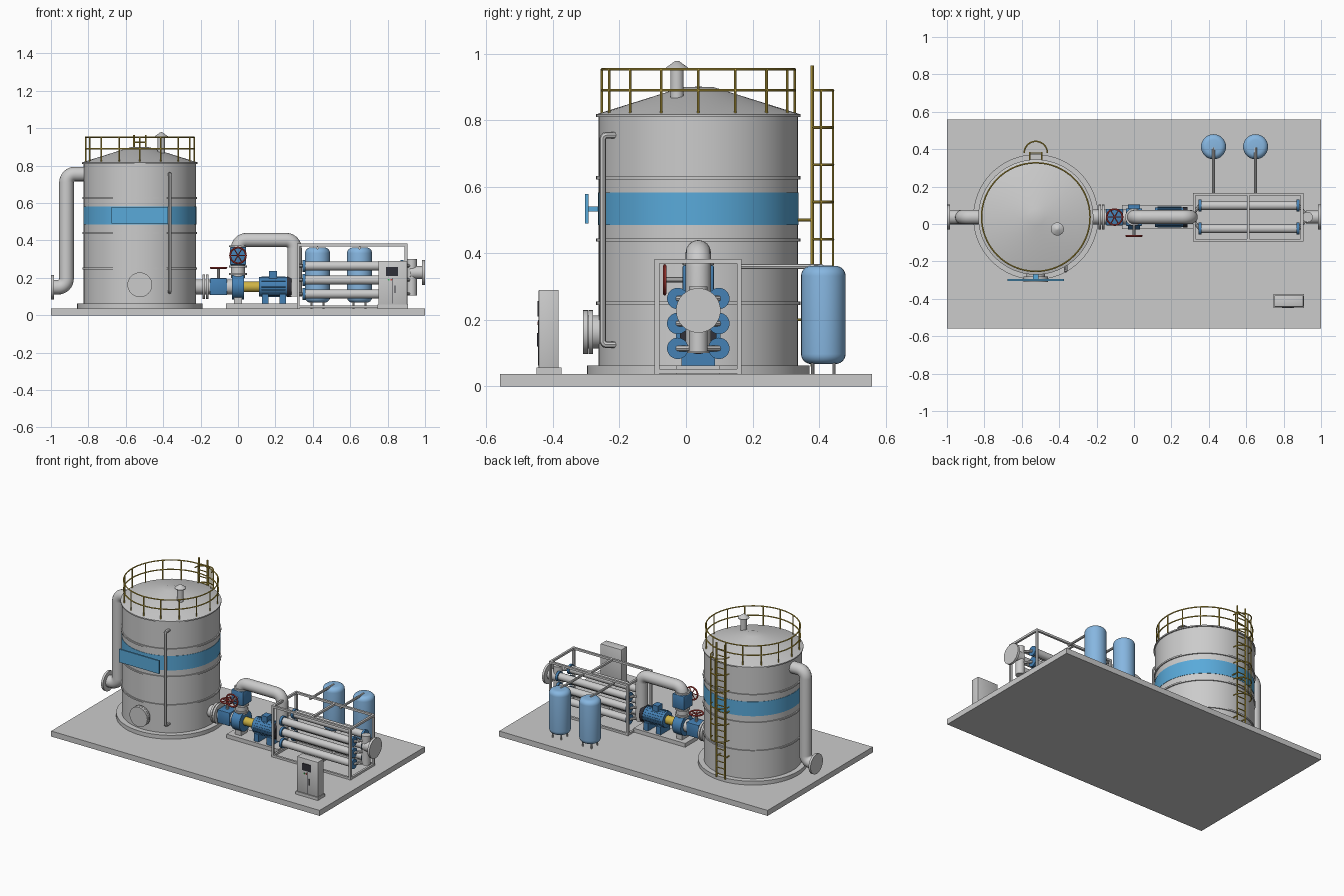
import bpy, bmesh
from math import sin, cos, pi, radians
from mathutils import Vector

if "Cube" in bpy.data.objects:
    bpy.data.objects.remove(bpy.data.objects["Cube"])


def mat(name, rgb):
    m = bpy.data.materials.new(name)
    m.diffuse_color = (*rgb, 1)
    m.use_nodes = True
    m.node_tree.nodes["Principled BSDF"].inputs["Base Color"].default_value = m.diffuse_color
    return m


BAND = mat("band_blue", (0.10, 0.40, 0.70))
BLUE = mat("pump_blue", (0.06, 0.22, 0.46))
VESSEL = mat("vessel_blue", (0.24, 0.47, 0.75))
YELLOW = mat("yellow", (0.62, 0.45, 0.06))
RED = mat("red", (0.60, 0.06, 0.05))
DARK = mat("dark", (0.03, 0.03, 0.04))
GREEN = mat("green", (0.05, 0.5, 0.1))
Y0 = 0.037          # centre line of the process equipment
TX = -0.525         # tank centre x
PZ = 0.152          # pump shaft height


def finish(name, me, m):
    if m:
        me.materials.clear()
        me.materials.append(m)
    me.polygons.foreach_set("use_smooth", [True] * len(me.polygons))
    me.set_sharp_from_angle(angle=radians(35))
    ob = bpy.data.objects.new(name, me)
    bpy.context.collection.objects.link(ob)
    return ob


def box(name, x, y, z, m=None, bevel=0.0):
    """Box from (min, max) pairs."""
    bm = bmesh.new()
    bmesh.ops.create_cube(bm, size=1)
    for v in bm.verts:
        v.co = [(a + b) / 2 + c * (b - a) for (a, b), c in zip((x, y, z), v.co)]
    if bevel:
        bmesh.ops.bevel(bm, geom=bm.edges[:], offset=bevel, segments=2, affect='EDGES', profile=0.5)
    me = bpy.data.meshes.new(name)
    bm.to_mesh(me)
    bm.free()
    return finish(name, me, m)


def lathe(name, profile, at, axis='Z', m=None, n=32):
    """Revolve (radius, height) points about an axis through 'at'."""
    bm = bmesh.new()
    rows = []
    for r, h in profile:
        row = []
        for i in range(n if r > 0 else 1):
            a, b = r * cos(2 * pi * i / n), r * sin(2 * pi * i / n)
            p = {'Z': (a, b, h), 'X': (h, a, b), 'Y': (b, h, a)}[axis]
            row.append(bm.verts.new(Vector(p) + Vector(at)))
        rows.append(row)
    for p, q in zip(rows, rows[1:]):
        for i in range(n):
            ring = [p[i % len(p)], p[(i + 1) % len(p)], q[(i + 1) % len(q)], q[i % len(q)]]
            bm.faces.new(list(dict.fromkeys(ring)))
    bmesh.ops.recalc_face_normals(bm, faces=bm.faces[:])
    me = bpy.data.meshes.new(name)
    bm.to_mesh(me)
    bm.free()
    return finish(name, me, m)


def cyl(name, r, h0, h1, at, axis='Z', m=None, n=32):
    return lathe(name, [(0, h0), (r, h0), (r, h1), (0, h1)], at, axis, m, n)


def pipe(name, pts, r, m=None, bend=0.0, cyclic=False, res=2):
    """Round tube along points, with rounded elbows."""
    pts = [Vector(p) for p in pts]
    path = pts
    if bend:
        path = [pts[0]]
        for a, b, c in zip(pts, pts[1:], pts[2:]):
            u, v = (a - b).normalized(), (c - b).normalized()
            o = b + (u + v) * bend
            path += [o - v * bend * cos(t * pi / 16) - u * bend * sin(t * pi / 16) for t in range(9)]
        path.append(pts[-1])
    cu = bpy.data.curves.new(name, 'CURVE')
    cu.dimensions = '3D'
    cu.bevel_depth, cu.bevel_resolution, cu.use_fill_caps = r, res, True
    s = cu.splines.new('POLY')
    s.points.add(len(path) - 1)
    for sp, p in zip(s.points, path):
        sp.co = (*p, 1)
    s.use_cyclic_u = cyclic
    tmp = bpy.data.objects.new(name + "_path", cu)
    me = bpy.data.meshes.new_from_object(tmp)
    bpy.data.objects.remove(tmp)
    return finish(name, me, m)


def arc(c, r, a0, a1, n, axis='Z'):
    out = []
    for i in range(n):
        t = radians(a0 + (a1 - a0) * i / n)
        a, b = r * cos(t), r * sin(t)
        out.append(Vector(c) + Vector((a, b, 0) if axis == 'Z' else (a, 0, b)))
    return out


def handwheel(name, c, axis, stem):
    """Rim, spokes and hub around c; stem runs to the valve body."""
    pipe(name + "_rim", arc(c, 0.042, 0, 360, 32, axis), 0.005, RED, cyclic=True)
    for k in (0, 60, 120):
        e = arc(c, 0.042, k, k + 360, 2, axis)
        pipe(name + "_spoke", e, 0.003, RED)
    pipe(name + "_stem", [c, stem], 0.008)


# base slab and tank foundation
box("base_slab", (-1, 1), (-0.56, 0.56), (0, 0.037))
T = (TX, Y0, 0)
cyl("tank_foundation", 0.335, 0.037, 0.063, T, n=64)

# tank shell, roof, rings and painted band
cyl("tank_shell", 0.30, 0.06, 0.815, T, n=64)
lathe("tank_roof", [(0.30, 0.81), (0.308, 0.81), (0.308, 0.818), (0.30, 0.82), (0.045, 0.9), (0, 0.901)], T, n=64)
for z in (0.25, 0.44, 0.627):
    cyl("tank_ring", 0.307, z - 0.005, z + 0.005, T, n=64)
cyl("tank_band", 0.302, 0.485, 0.582, T, m=BAND, n=64)

# roof vent with cone hat
V = (-0.41, -0.027, 0)
cyl("vent_pipe", 0.02, 0.85, 0.955, V)
lathe("vent_hat", [(0, 0.953), (0.035, 0.953), (0.035, 0.957), (0.006, 0.978), (0, 0.979)], V)

# roof railing
for z in (0.89, 0.953):
    pipe("railing_ring", arc((TX, Y0, z), 0.29, 0, 360, 64), 0.004, YELLOW, cyclic=True)
for x, y, _ in arc((TX, Y0, 0), 0.29, 0, 360, 16):
    cyl("railing_post", 0.004, 0.815, 0.953, (x, y, 0), m=YELLOW, n=8)

# caged ladder at the back
LY = 0.38
for s in (-1, 1):
    x = TX + s * 0.032
    cyl("ladder_rail", 0.005, 0.06, 0.965, (x, LY, 0), m=YELLOW, n=8)
    for z in (0.2, 0.5):
        pipe("ladder_bracket", [(x, 0.32, z), (x, LY, z)], 0.004, YELLOW)
for i in range(21):
    z = 0.085 + i * 0.042
    pipe("ladder_rung", [(TX - 0.032, LY, z), (TX + 0.032, LY, z)], 0.0035, YELLOW)
for i in range(6):
    z = 0.33 + i * 0.112
    pipe("cage_hoop", arc((TX, LY, z), 0.062, 0, 190, 19), 0.004, YELLOW)
for a in (25, 90, 155):
    x, y, _ = arc((TX, LY, 0), 0.062, a, a + 1, 1)[0]
    cyl("cage_bar", 0.0035, 0.33, 0.89, (x, y, 0), m=YELLOW, n=8)

# inlet pipe on the left
pipe("inlet_pipe", [(-0.80, Y0, 0.755), (-0.917, Y0, 0.755), (-0.917, Y0, 0.15), (-0.99, Y0, 0.15)], 0.039, bend=0.045, res=6)
cyl("inlet_flange", 0.066, -1, -0.985, (0, Y0, 0.15), 'X')

# sight gauge, manway and blank sign plate
pipe("level_gauge", [(-0.365, -0.2, 0.755), (-0.365, -0.25, 0.755), (-0.365, -0.25, 0.125), (-0.365, -0.2, 0.125)], 0.01, bend=0.012)
for z in (0.125, 0.755):
    cyl("gauge_nozzle", 0.008, -0.25, -0.2, (-0.365, 0, z), 'Y', n=12)
M = (TX, 0, 0.163)
cyl("manway_neck", 0.05, -0.295, -0.22, M, 'Y')
cyl("manway_cover", 0.066, -0.31, -0.295, M, 'Y')
cyl("manway_flange", 0.066, -0.293, -0.28, M, 'Y')
box("sign_plate", (-0.675, -0.375), (-0.304, -0.293), (0.49, 0.578), BAND)
box("sign_bracket", (-0.54, -0.51), (-0.293, -0.25), (0.525, 0.54), BAND)

# suction line with valve
A = (0, Y0, PZ)
cyl("suction_pipe", 0.04, -0.25, -0.03, A, 'X')
for x in (-0.19, -0.172):
    cyl("suction_flange", 0.066, x, x + 0.014, A, 'X')
box("suction_valve", (-0.15, -0.058), (Y0 - 0.044, Y0 + 0.044), (0.108, 0.198), BLUE, 0.005)
handwheel("suction_handwheel", (-0.104, Y0, 0.253), 'Z', (-0.104, Y0, 0.19))

# pump, coupling guard and motor on a plinth
box("pump_plinth", (-0.065, 0.32), (Y0 - 0.065, Y0 + 0.065), (0.037, 0.063))
box("pump_pedestal", (-0.022, 0.022), (Y0 - 0.035, Y0 + 0.035), (0.06, 0.1))
cyl("pump_casing", 0.067, -0.033, 0.031, A, 'X', BLUE)
cyl("coupling_guard", 0.028, 0.031, 0.115, A, 'X', YELLOW)
cyl("motor_body", 0.052, 0.112, 0.272, A, 'X', BLUE)
cyl("motor_fan_cover", 0.055, 0.262, 0.286, A, 'X', DARK)
for k in range(20):
    a = 2 * pi * k / 20
    p = (Y0 + 0.053 * cos(a), PZ + 0.053 * sin(a))
    pipe("motor_fin", [(0.125, *p), (0.255, *p)], 0.0025, BLUE, res=0)
box("terminal_box", (0.165, 0.208), (Y0 - 0.025, Y0 + 0.025), (0.19, 0.236), BLUE)
for x in (0.145, 0.24):
    box("motor_foot", (x - 0.017, x + 0.017), (Y0 - 0.05, Y0 + 0.05), (0.06, 0.115), BLUE)

# discharge line with valve, down to the membrane skid
pipe("discharge_pipe", [(0, Y0, 0.2), (0, Y0, 0.402), (0.303, Y0, 0.402), (0.303, Y0, 0.1)], 0.038, bend=0.045, res=6)
for z in (0.215, 0.256, 0.364):
    cyl("discharge_flange", 0.047, z, z + 0.01, (0, Y0, 0), 'Z')
box("discharge_valve", (-0.044, 0.044), (Y0 - 0.047, Y0 + 0.047), (0.27, 0.364), BLUE, 0.005)
handwheel("discharge_handwheel", (0, -0.064, 0.32), 'Y', (0, 0, 0.32))

# membrane tubes with blue end caps
for y in (Y0 - 0.062, Y0 + 0.062):
    for z in (0.114, 0.189, 0.264):
        cyl("membrane_tube", 0.024, 0.35, 0.88, (0, y, z), 'X')
        for x in (0.345, 0.868):
            cyl("membrane_cap", 0.032, x, x + 0.016, (0, y, z), 'X', BLUE)
        for x0, x1 in ((0.303, 0.35), (0.88, 0.93)):
            pipe("membrane_stub", [(x1 if x0 < 0.5 else x0, y, z), (x0 if x0 < 0.5 else x1, Y0, z)], 0.009)
cyl("outlet_manifold", 0.028, 0.105, 0.30, (0.928, Y0, 0))
cyl("outlet_pipe", 0.035, 0.92, 0.99, (0, Y0, 0.228), 'X')
cyl("outlet_flange", 0.067, 0.985, 1, (0, Y0, 0.228), 'X')

# skid frame
FX, FY, FZ, B = (0.322, 0.898), (-0.087, 0.16), (0.045, 0.376), 0.007
for y in FY:
    for x in FX:
        box("frame_post", (x - B, x + B), (y - B, y + B), (0.037, FZ[1] + B))
    for z in FZ:
        box("frame_rail", (FX[0], FX[1]), (y - B, y + B), (z - B, z + B))
for x in (FX[0], 0.61, FX[1]):
    for z in FZ:
        box("frame_crossbar", (x - B, x + B), FY, (z - B, z + B))

# pressure vessels with legs and link pipes
for x in (0.425, 0.65):
    c = (x, 0.413, 0)
    dome = [(0.067 - 0.03 * (1 - cos(radians(a))), 0.03 * sin(radians(a))) for a in range(0, 91, 15)]
    prof = [(0, 0.067)] + [(r, 0.097 - h) for r, h in dome[::-1]] + [(r, 0.332 + h) for r, h in dome] + [(0, 0.364)]
    lathe("pressure_vessel", prof, c, m=VESSEL)
    for lx, ly, _ in arc(c, 0.045, 45, 405, 4):
        cyl("vessel_leg", 0.005, 0.037, 0.09, (lx, ly, 0), n=10)
    pipe("vessel_link_pipe", [(x, 0.16, 0.36), (x, 0.41, 0.36)], 0.008)

# control cabinet
box("cabinet_plinth", (0.745, 0.91), (-0.45, -0.375), (0.037, 0.057))
box("cabinet_body", (0.75, 0.905), (-0.443, -0.383), (0.055, 0.29), bevel=0.002)
box("cabinet_screen", (0.79, 0.856), (-0.447, -0.44), (0.21, 0.257), DARK)
box("cabinet_door_gap", (0.826, 0.829), (-0.4445, -0.44), (0.062, 0.2), DARK)
for x, m in ((0.805, GREEN), (0.82, RED)):
    cyl("cabinet_button", 0.005, -0.447, -0.44, (x, 0, 0.19), 'Y', m, 12)
box("cabinet_handle", (0.838, 0.843), (-0.448, -0.44), (0.12, 0.16), DARK)
